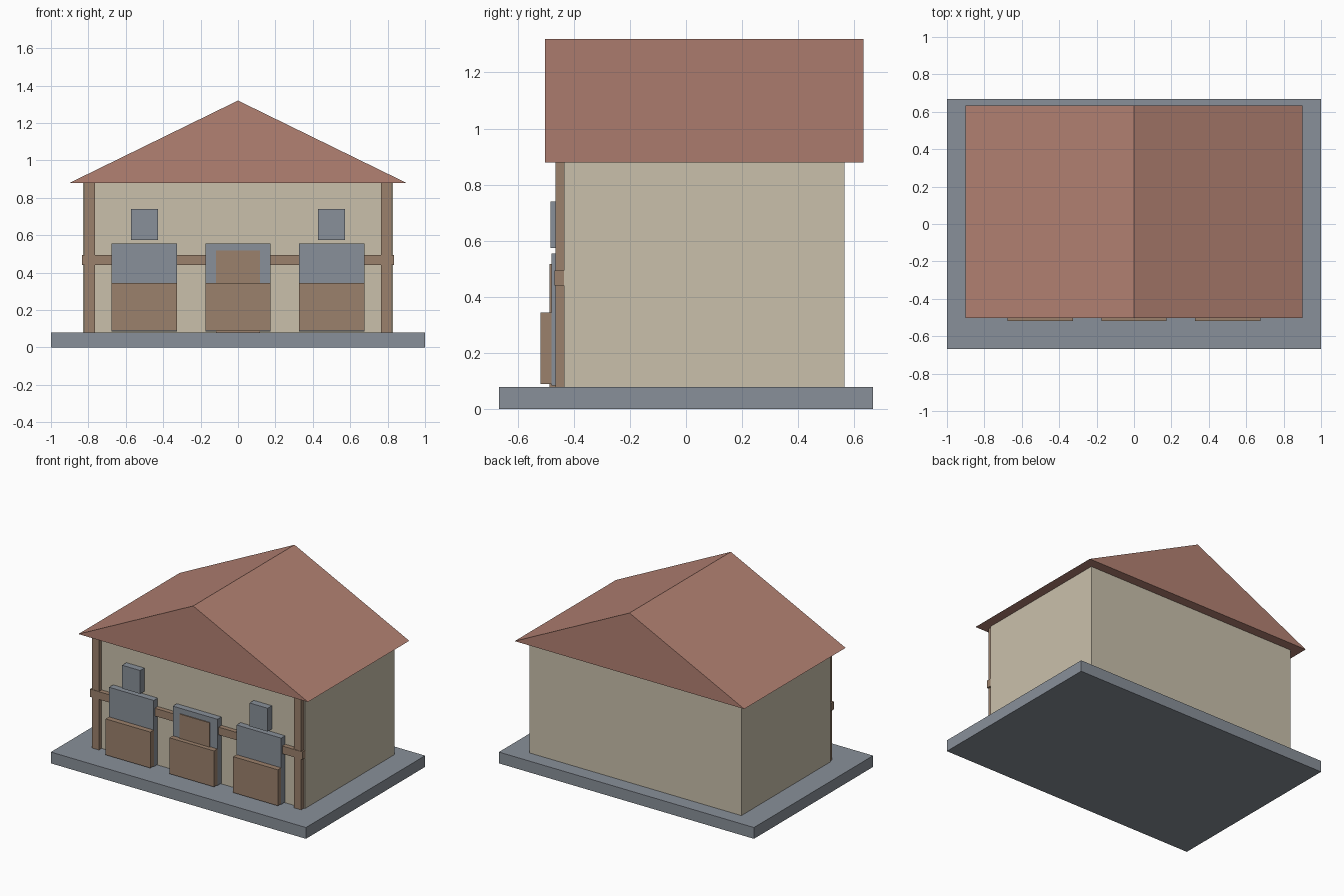
import bpy, bmesh

cube = bpy.data.objects.get("Cube")
if cube:
    bpy.data.objects.remove(cube, do_unlink=True)


def material(name, rgb):
    m = bpy.data.materials.new(name)
    m.use_nodes = True
    m.diffuse_color = (*rgb, 1)
    bsdf = next(n for n in m.node_tree.nodes if n.type == 'BSDF_PRINCIPLED')
    bsdf.inputs["Base Color"].default_value = (*rgb, 1)
    bsdf.inputs["Roughness"].default_value = 0.9
    return m


plaster = material("cream plaster", (0.59, 0.53, 0.41))
tile = material("terracotta", (0.45, 0.22, 0.17))
stone = material("grey stone", (0.25, 0.28, 0.32))
wood = material("brown wood", (0.33, 0.22, 0.15))


def prism(name, profile, y0, y1, mat):
    """Extrude an (x, z) outline from y0 back to y1."""
    bm = bmesh.new()
    face = bm.faces.new([bm.verts.new((x, y0, z)) for x, z in profile])
    ext = bmesh.ops.extrude_face_region(bm, geom=[face])["geom"]
    moved = [g for g in ext if isinstance(g, bmesh.types.BMVert)]
    bmesh.ops.translate(bm, verts=moved, vec=(0, y1 - y0, 0))
    bmesh.ops.recalc_face_normals(bm, faces=bm.faces)
    mesh = bpy.data.meshes.new(name)
    bm.to_mesh(mesh)
    bm.free()
    mesh.materials.append(mat)
    obj = bpy.data.objects.new(name, mesh)
    bpy.context.collection.objects.link(obj)
    return obj


def box(name, cx, half, z0, z1, y0, y1, mat):
    l, r = cx - half, cx + half
    return prism(name, [(l, z0), (r, z0), (r, z1), (l, z1)], y0, y1, mat)


FLOOR, EAVES, FRONT = 0.08, 0.88, -0.435

# Base slab, walls and closed gable roof
box("base_slab", 0, 1.0, 0, FLOOR, -0.667, 0.667, stone)
box("walls", 0, 0.83, FLOOR, EAVES, FRONT, 0.565, plaster)
prism("gable_roof", [(-0.9, EAVES), (0.9, EAVES), (0, 1.32)], -0.502, 0.633, tile)

# Timber frame on the front wall
box("front_rail", 0, 0.833, 0.44, 0.495, -0.468, FRONT, wood)
for side, x in (("left", 0.793), ("right", -0.793)):
    box(side + "_post", x, 0.028, FLOOR, EAVES, -0.465, FRONT, wood)

# Three stalls, each a stone panel with a wooden counter
for side, x in (("left", 0.5), ("middle", 0), ("right", -0.5)):
    box(side + "_panel", x, 0.175, 0.085, 0.555, -0.48, FRONT, stone)
    box(side + "_counter", x, 0.175, 0.09, 0.345, -0.518, -0.475, wood)

# Door behind the middle counter
box("door", 0, 0.117, FLOOR, 0.517, -0.487, FRONT, wood)

# Small upper windows
for side, x in (("left", 0.5), ("right", -0.5)):
    box(side + "_window", x, 0.071, 0.575, 0.74, -0.483, FRONT, stone)
